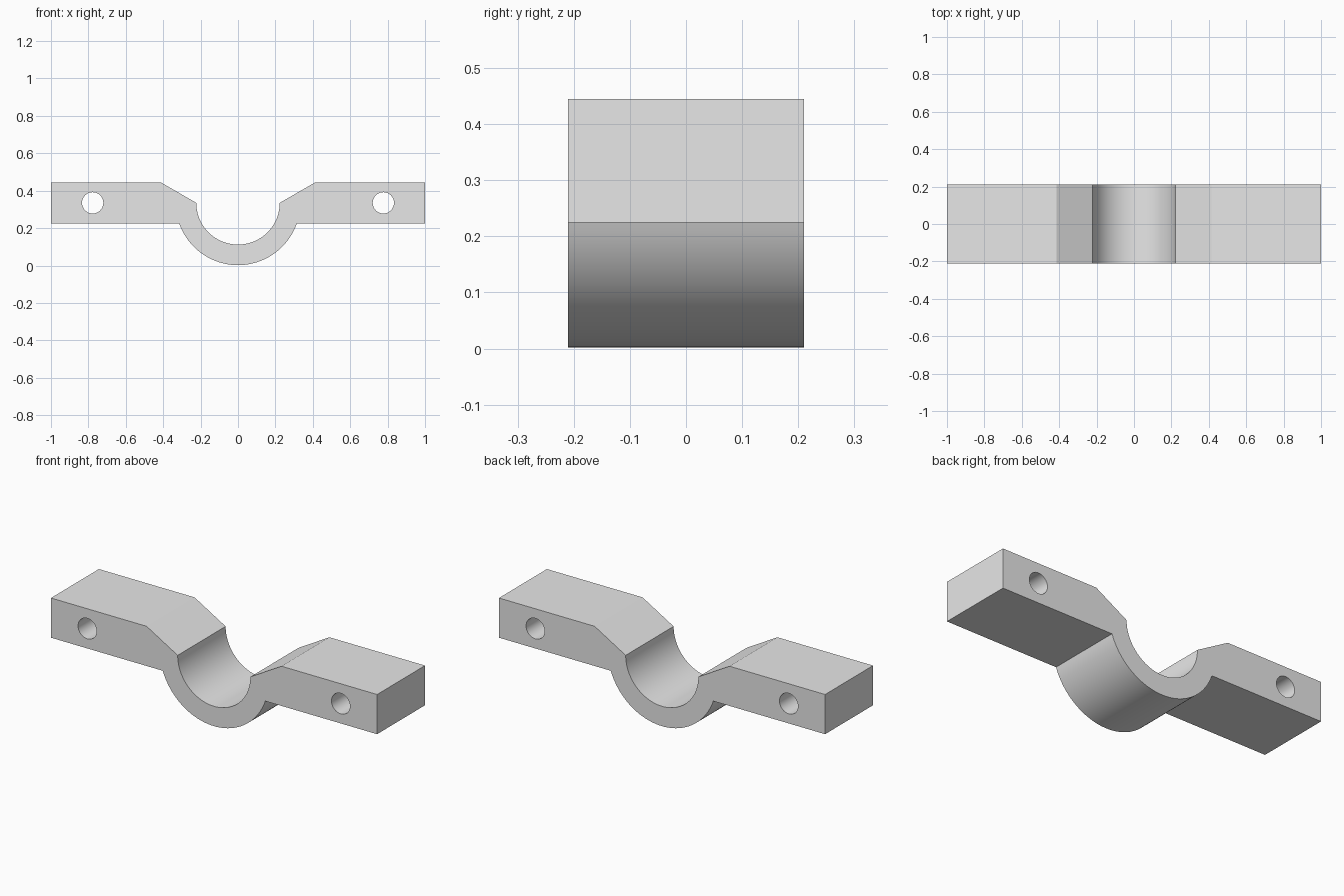
import bpy, bmesh
from math import asin, sin, cos, pi, radians, sqrt, tan

cube = bpy.data.objects.get("Cube")
if cube:
    bpy.data.objects.remove(cube, do_unlink=True)

HALF_LENGTH, HALF_DEPTH = 1.0, 0.21
TOP, UNDER = 0.445, 0.225                  # arm top and underside
AXIS = 0.335                               # height of saddle and hole axes
INNER, OUTER = 0.223, 0.333
HOLE_X, HOLE_R = 0.777, 0.057


def arc(cx, radius, start, end, steps):
    """Points along an arc in the front plane, both ends included."""
    return [(cx + radius * cos(start + (end - start) * i / steps),
             AXIS + radius * sin(start + (end - start) * i / steps))
            for i in range(steps + 1)]


# Clamp outline: saddle trough, right-hand arm, outer arc, mirrored arm
bevel_x = INNER + (TOP - AXIS) / tan(radians(30))
dip = asin((AXIS - UNDER) / OUTER)
arm = [(bevel_x, TOP), (HALF_LENGTH, TOP), (HALF_LENGTH, UNDER)]
outline = arc(0, INNER, pi, 2 * pi, 48) + arm
outline += arc(0, OUTER, -dip, dip - pi, 48)
outline += [(-x, z) for x, z in reversed(arm)]

# Bolt holes
holes = [arc(side * HOLE_X, HOLE_R, 0, 2 * pi, 32)[:-1] for side in (-1, 1)]

# Fill the profile around its holes and extrude it front to back
bm = bmesh.new()
for loop in [outline] + holes:
    verts = [bm.verts.new((x, -HALF_DEPTH, z)) for x, z in loop]
    for i, v in enumerate(verts):
        bm.edges.new((v, verts[i - 1]))
bmesh.ops.triangle_fill(bm, use_beauty=True, use_dissolve=False,
                        edges=bm.edges[:], normal=(0, -1, 0))
result = bmesh.ops.extrude_face_region(bm, geom=bm.faces[:], use_keep_orig=True)
moved = [g for g in result["geom"] if isinstance(g, bmesh.types.BMVert)]
bmesh.ops.translate(bm, verts=moved, vec=(0, 2 * HALF_DEPTH, 0))
bmesh.ops.recalc_face_normals(bm, faces=bm.faces[:])
mesh = bpy.data.meshes.new("saddle_clamp")
bm.to_mesh(mesh)
bm.free()

# Plain grey finish
grey = bpy.data.materials.new("light_grey")
grey.use_nodes = True
grey.diffuse_color = (0.8, 0.8, 0.8, 1)
for node in grey.node_tree.nodes:
    if node.type == 'BSDF_PRINCIPLED':
        node.inputs["Base Color"].default_value = (0.8, 0.8, 0.8, 1)
mesh.materials.append(grey)

clamp = bpy.data.objects.new("saddle_clamp", mesh)
bpy.context.collection.objects.link(clamp)
bpy.ops.object.select_all(action='DESELECT')
clamp.select_set(True)
bpy.context.view_layer.objects.active = clamp
bpy.ops.object.shade_smooth_by_angle(angle=radians(25))
